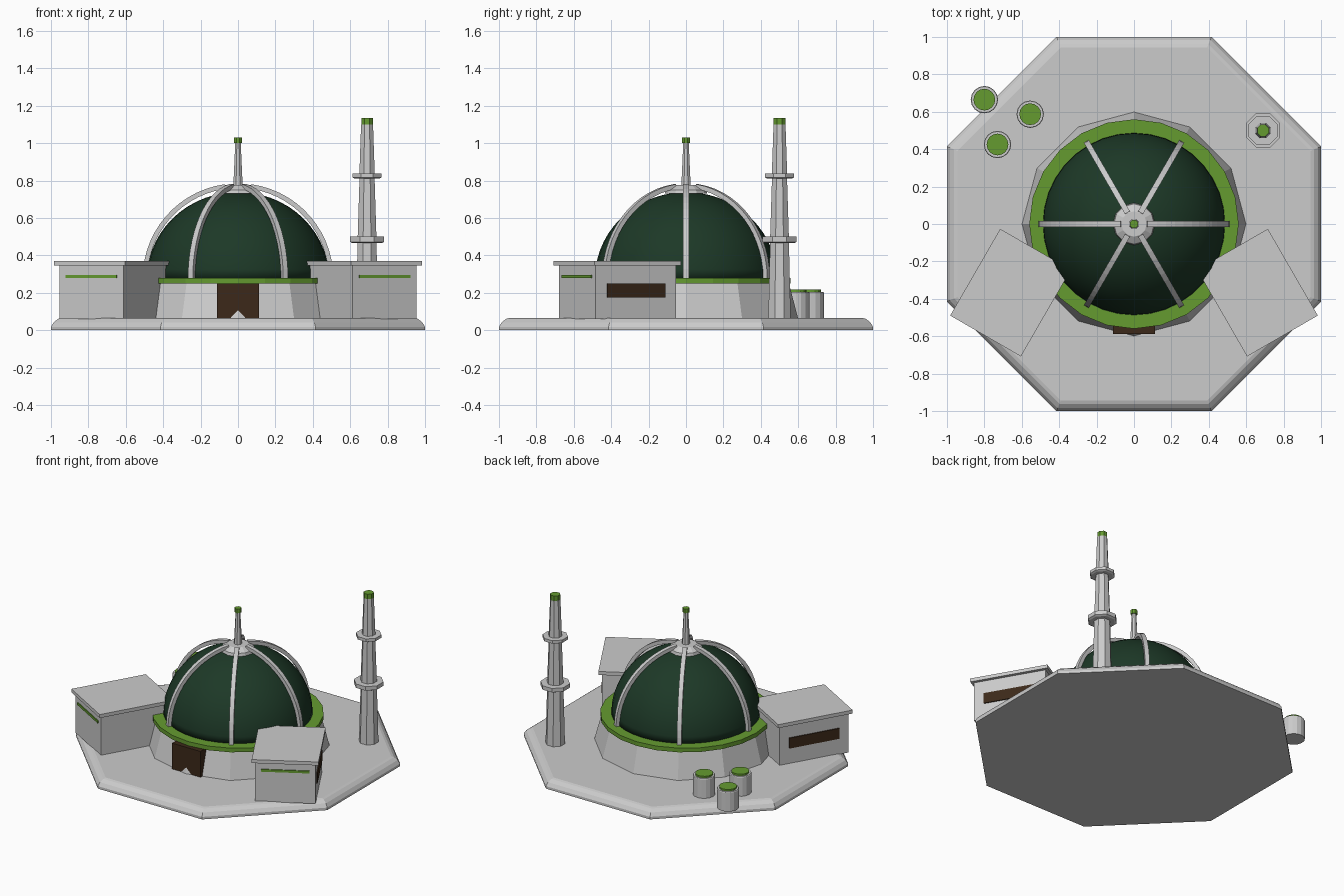
import bpy, bmesh
from math import sin, cos, pi, radians
from mathutils import Matrix, Vector

if "Cube" in bpy.data.objects:
    bpy.data.objects.remove(bpy.data.objects["Cube"])


def material(name, rgb):
    m = bpy.data.materials.new(name)
    m.diffuse_color = (*rgb, 1)
    m.use_nodes = True
    m.node_tree.nodes["Principled BSDF"].inputs["Base Color"].default_value = m.diffuse_color
    return m


DARK_GREEN = material("dark_green", (0.012, 0.04, 0.02))
LIME = material("lime", (0.13, 0.33, 0.03))
BROWN = material("brown", (0.045, 0.022, 0.01))


def finish(name, bm, mat=None, smooth=False):
    bmesh.ops.recalc_face_normals(bm, faces=bm.faces)
    me = bpy.data.meshes.new(name)
    bm.to_mesh(me)
    bm.free()
    if mat:
        me.materials.append(mat)
    for p in me.polygons:
        p.use_smooth = smooth
    ob = bpy.data.objects.new(name, me)
    bpy.context.collection.objects.link(ob)
    return ob


def lathe(name, profile, n, at=(0, 0), turn=0.0, mat=None, smooth=False):
    """Stack n-sided rings given as (radius, z) and cap both ends."""
    bm = bmesh.new()
    rings = [[bm.verts.new((at[0] + r * cos(turn + 2 * pi * i / n),
                            at[1] + r * sin(turn + 2 * pi * i / n), z))
              for i in range(n)] for r, z in profile]
    for a, b in zip(rings, rings[1:]):
        for i in range(n):
            j = (i + 1) % n
            bm.faces.new((a[i], a[j], b[j], b[i]))
    bm.faces.new(rings[0][::-1])
    bm.faces.new(rings[-1])
    return finish(name, bm, mat, smooth)


def box(name, size, centre, frame=Matrix(), mat=None):
    bm = bmesh.new()
    bmesh.ops.create_cube(bm, size=1, matrix=frame @ Matrix.Translation(centre)
                          @ Matrix.Diagonal((*size, 1)))
    return finish(name, bm, mat)


K = 1 / cos(pi / 8)      # octagon apothem to corner radius
EIGHTH = pi / 8

# Octagonal plinth with a rounded upper edge
lathe("plinth", [(K * r, z) for r, z in
                 ((1, 0), (1, 0.018), (0.985, 0.042), (0.962, 0.06), (0.945, 0.065))],
      8, turn=EIGHTH)

# Tapered drum, green ledge and dome
lathe("drum", [(0.6, 0.06), (0.55, 0.252)], 12)
lathe("ledge", [(0.56, 0.25), (0.56, 0.28)], 24, mat=LIME)
lathe("dome", [(0.487 * cos(t), 0.275 + 0.463 * sin(t))
               for t in (radians(88 * i / 14) for i in range(15))],
      36, mat=DARK_GREEN, smooth=True)

# Curved ribs standing just off the dome
for k in range(6):
    bm = bmesh.new()
    spin = Matrix.Rotation(k * pi / 3, 3, 'Z')
    rows = []
    for i in range(15):
        t = radians(82 * i / 14)
        rows.append([bm.verts.new(spin @ Vector((r * cos(t), w, 0.275 + r * sin(t))))
                     for r, w in ((0.485, -0.015), (0.51, -0.015),
                                  (0.51, 0.015), (0.485, 0.015))])
    for a, b in zip(rows, rows[1:]):
        for i in range(4):
            j = (i + 1) % 4
            bm.faces.new((a[i], a[j], b[j], b[i]))
    bm.faces.new(rows[0])
    bm.faces.new(rows[-1])
    finish(f"dome_rib_{k + 1}", bm)

# Crown and spire on the dome
lathe("dome_crown", [(0.113, 0.73), (0.108, 0.75), (0.068, 0.775)], 12)
lathe("spire", [(0.027, 0.77), (0.016, 1.0)], 8, turn=EIGHTH)
lathe("spire_cap", [(0.023, 1.0), (0.023, 1.03)], 8, turn=EIGHTH, mat=LIME)

# Front door set in the drum
box("door", (0.226, 0.1, 0.187), (0, -0.538, 0.157), mat=BROWN)

# Two angled side buildings
for s, side in ((-1, "left"), (1, "right")):
    f = Matrix.Translation((s * 0.66, -0.367, 0)) @ Matrix.Rotation(s * pi / 6, 4, 'Z')
    box(f"{side}_building", (0.395, 0.495, 0.285), (0, 0, 0.2025), f)
    box(f"{side}_roof", (0.437, 0.535, 0.025), (0, 0, 0.3575), f)
    box(f"{side}_window", (0.02, 0.358, 0.075), (s * 0.195, 0, 0.2125), f, BROWN)
    box(f"{side}_light_strip", (0.315, 0.02, 0.017), (0, -0.244, 0.287), f, LIME)

# Tower with two balconies
TOWER = (0.69, 0.5)
for name, profile, mat in (
        ("tower_shaft", ((0.06, 0.06), (0.05, 0.48), (0.05, 0.5), (0.04, 0.82),
                         (0.041, 0.835), (0.032, 1.1)), None),
        ("tower_lower_balcony", ((0.078, 0.465), (0.091, 0.472), (0.091, 0.5)), None),
        ("tower_upper_balcony", ((0.066, 0.81), (0.078, 0.816), (0.078, 0.837)), None),
        ("tower_cap", ((0.031, 1.1), (0.031, 1.135)), LIME)):
    lathe(name, [(K * r, z) for r, z in profile], 8, TOWER, EIGHTH, mat)

# Storage tanks with green lids
for i, at in enumerate(((-0.8, 0.665), (-0.555, 0.587), (-0.73, 0.425)), 1):
    lathe(f"tank_{i}", [(0.073, 0.065), (0.073, 0.2), (0.07, 0.205)], 16, at)
    lathe(f"tank_lid_{i}", [(0.058, 0.2), (0.058, 0.217)], 16, at, mat=LIME)
